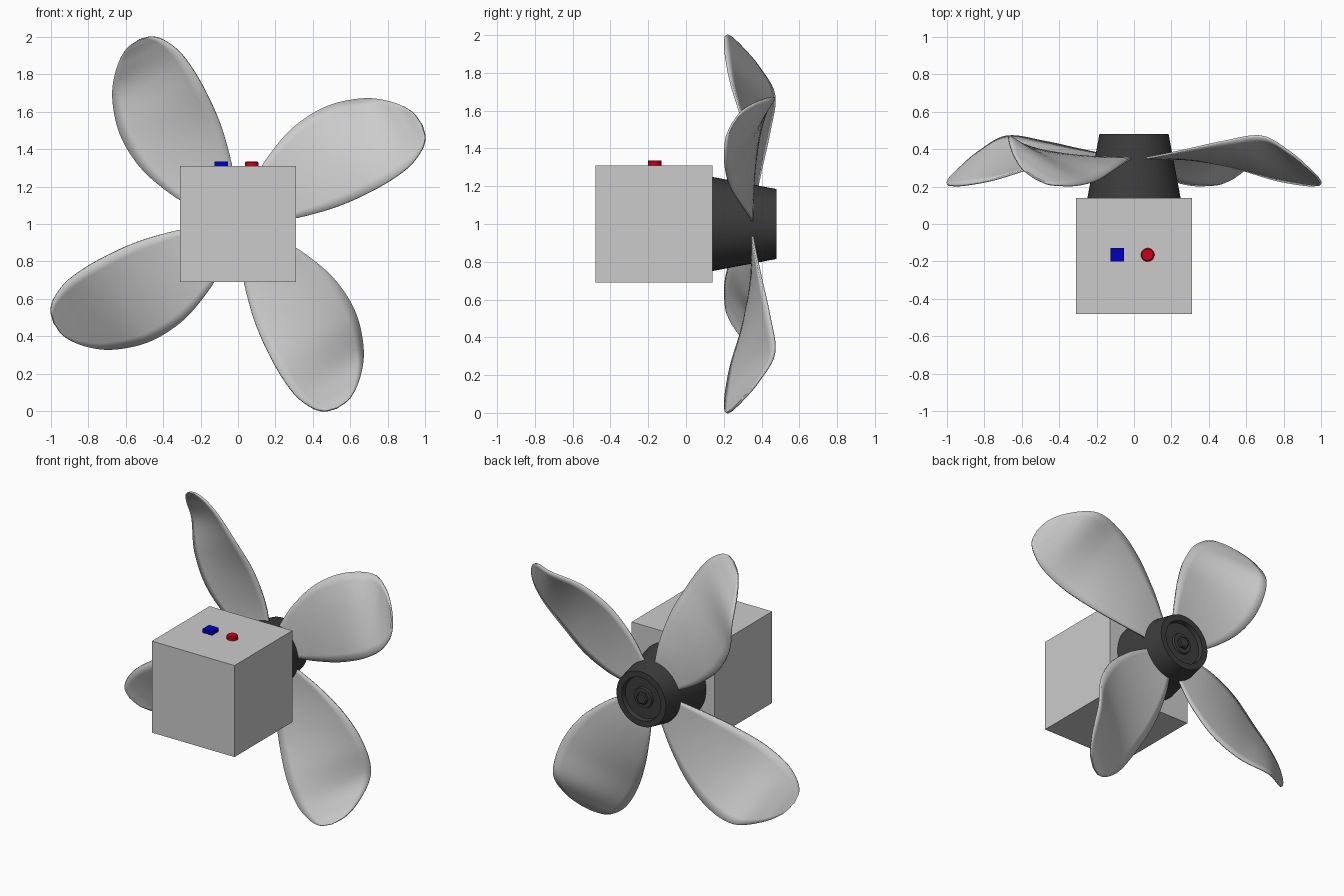
import bpy, bmesh, math
from mathutils import Vector, Matrix

if "Cube" in bpy.data.objects:
    bpy.data.objects.remove(bpy.data.objects["Cube"])


def material(name, color):
    m = bpy.data.materials.new(name)
    m.diffuse_color = (*color, 1)
    m.use_nodes = True
    m.node_tree.nodes["Principled BSDF"].inputs["Base Color"].default_value = m.diffuse_color
    return m


def add_object(name, bm, mat=None, smooth=False):
    bmesh.ops.recalc_face_normals(bm, faces=bm.faces)
    mesh = bpy.data.meshes.new(name)
    bm.to_mesh(mesh)
    bm.free()
    ob = bpy.data.objects.new(name, mesh)
    bpy.context.collection.objects.link(ob)
    if mat:
        mesh.materials.append(mat)
    if smooth:
        bpy.ops.object.select_all(action='DESELECT')
        ob.select_set(True)
        bpy.context.view_layer.objects.active = ob
        bpy.ops.object.shade_smooth_by_angle(angle=math.radians(30))
    return ob


def box(name, center, size, mat=None):
    bm = bmesh.new()
    bmesh.ops.create_cube(bm, size=1, matrix=Matrix.Translation(center) @ Matrix.Diagonal((*size, 1)))
    return add_object(name, bm, mat)


def lathe(name, profile, location, along_y, mat, sides):
    # profile of (radius, height) pairs spun about z, optionally tipped onto +y
    bm = bmesh.new()
    vs = [bm.verts.new((r, 0, h)) for r, h in profile]
    es = [bm.edges.new(p) for p in zip(vs, vs[1:])]
    bmesh.ops.spin(bm, geom=vs + es, cent=(0, 0, 0), axis=(0, 0, 1),
                   angle=2 * math.pi, steps=sides, use_merge=True)
    bmesh.ops.remove_doubles(bm, verts=bm.verts, dist=1e-5)
    rot = Matrix.Rotation(-math.pi / 2, 4, 'X') if along_y else Matrix()
    bm.transform(Matrix.Translation(location) @ rot)
    return add_object(name, bm, mat, True)


def spline(points, steps=6):
    # Catmull-Rom curve through the points
    p = [Vector(q) for q in points]
    p = [2 * p[0] - p[1]] + p + [2 * p[-1] - p[-2]]
    out = []
    for a, b, c, d in zip(p, p[1:], p[2:], p[3:]):
        for i in range(steps):
            t = i / steps
            out.append(0.5 * (2 * b + (c - a) * t + (2 * a - 5 * b + 4 * c - d) * t * t
                              + (3 * b - a - 3 * c + d) * t ** 3))
    return out + [p[-2]]


dark = material("dark_grey", (0.045, 0.045, 0.045))
blue = material("blue", (0.0, 0.0, 0.5))
red = material("red", (0.6, 0.0, 0.01))

# Motor housing
box("motor_box", (0, -0.17, 1), (0.62, 0.62, 0.62))

# Buttons on top of the housing
box("square_button", (-0.09, -0.165, 1.32), (0.072, 0.072, 0.03), blue)
lathe("round_button", [(0, 0), (0.036, 0), (0.036, 0.02), (0.03, 0.027), (0, 0.027)],
      (0.073, -0.165, 1.308), False, red, 32)

# Tapered hub with a recessed end
lathe("hub", [(0, 0.135), (0.25, 0.135), (0.185, 0.48), (0.145, 0.48), (0.14, 0.45),
              (0.07, 0.45), (0.065, 0.462), (0, 0.462)], (0, 0, 1), True, dark, 64)
lathe("hub_nut", [(0, 0.45), (0.042, 0.45), (0.042, 0.475), (0.034, 0.48), (0, 0.48)],
      (0, 0, 1), True, dark, 6)

# Blade edges as (x, y, z) from root to tip, z measured from the hub axis
lower = spline([(.10, .35, .0), (.21, .35, .015), (.35, .338, .04), (.55, .298, .10),
                (.75, .238, .195), (.9, .21, .295), (.975, .207, .385), (1.0, .215, .46),
                (.985, .245, .53)])
upper = spline([(.04, .35, .14), (.08, .355, .225), (.16, .37, .36), (.30, .40, .52),
                (.48, .44, .63), (.68, .468, .67), (.83, .385, .65), (.93, .30, .60),
                (.985, .245, .53)])
CHORD = 10
for n in range(4):
    bm = bmesh.new()
    rows = [[bm.verts.new(a.lerp(b, j / CHORD)) for j in range(CHORD + 1)]
            for a, b in zip(lower, upper)]
    for r, s in zip(rows, rows[1:]):
        for j in range(CHORD):
            bm.faces.new((r[j], r[j + 1], s[j + 1], s[j]))
    bmesh.ops.remove_doubles(bm, verts=bm.verts, dist=1e-5)
    bm.transform(Matrix.Translation((0, 0, 1)) @ Matrix.Rotation(n * math.pi / 2, 4, 'Y'))
    blade = add_object(f"blade_{n + 1}", bm, None, True)
    solid = blade.modifiers.new("thickness", 'SOLIDIFY')
    solid.thickness = 0.012
    solid.offset = 0
